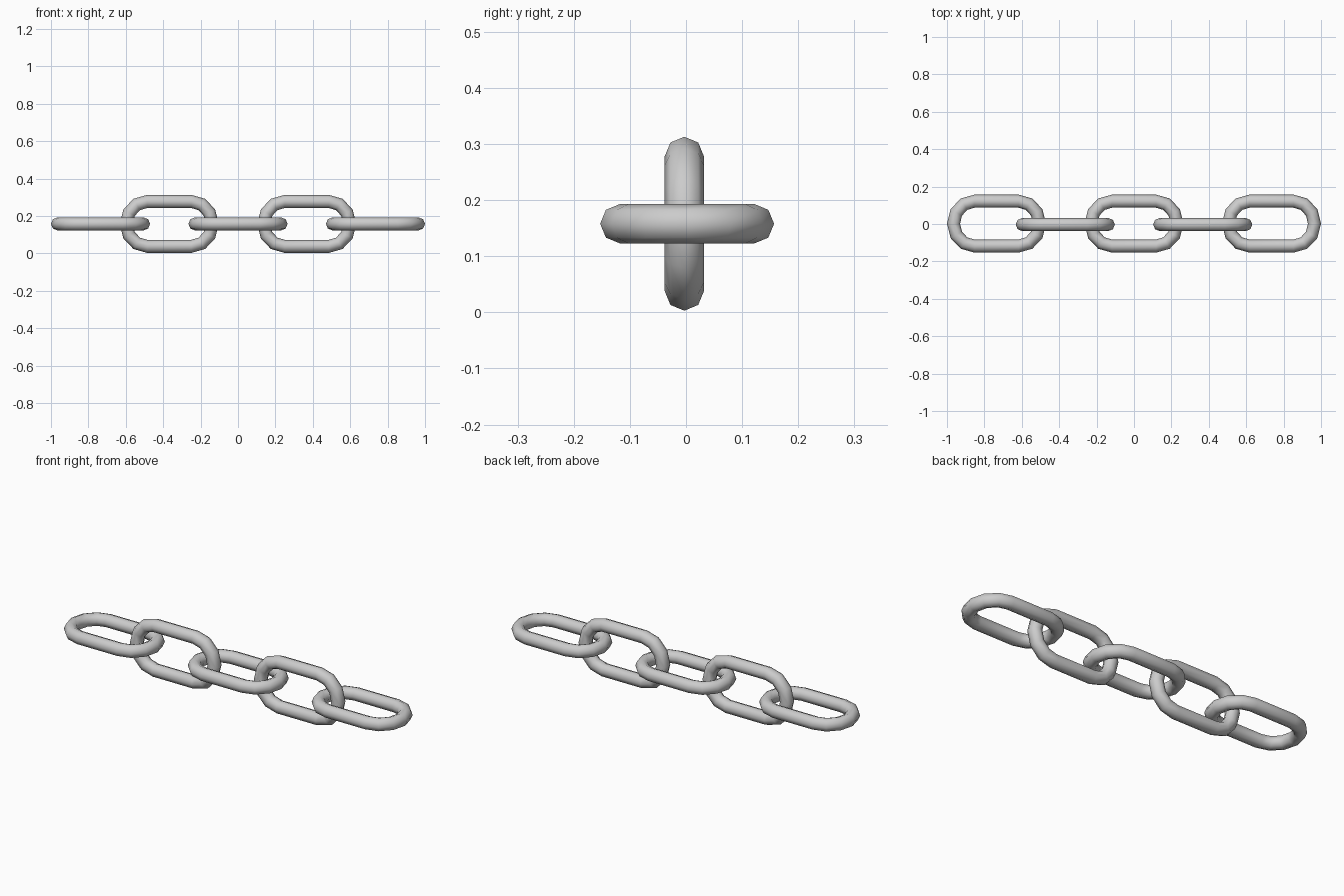
import bpy
import bmesh
from math import sin, cos, pi, radians

if "Cube" in bpy.data.objects:
    bpy.data.objects.remove(bpy.data.objects["Cube"])

HALF_STRAIGHT = 0.118   # half length of the straight sides
END_X, END_Y = 0.112, 0.12   # centreline radii of the rounded ends
TUBE = 0.035
SIDES, ARC = 8, 6


def link_path():
    """Centreline points and outward normals of one oblong link."""
    pts = []
    for side, start in ((1, -pi / 2), (-1, pi / 2)):
        for i in range(ARC + 1):
            a = start + pi * i / ARC
            pts.append((side * HALF_STRAIGHT + END_X * cos(a),
                        END_Y * sin(a), cos(a), sin(a)))
    return pts


def make_link(name, x, upright):
    bm = bmesh.new()
    rings = []
    for px, py, nx, ny in link_path():
        ring = []
        for j in range(SIDES):
            b = 2 * pi * j / SIDES
            r = TUBE * cos(b)
            ring.append(bm.verts.new((px + nx * r, py + ny * r, TUBE * sin(b))))
        rings.append(ring)
    for i, ring in enumerate(rings):
        nxt = rings[(i + 1) % len(rings)]
        for j in range(SIDES):
            k = (j + 1) % SIDES
            bm.faces.new((ring[j], nxt[j], nxt[k], ring[k]))
    bmesh.ops.recalc_face_normals(bm, faces=bm.faces)
    for f in bm.faces:
        f.smooth = True
    mesh = bpy.data.meshes.new(name)
    bm.to_mesh(mesh)
    bm.free()
    ob = bpy.data.objects.new(name, mesh)
    ob.location = (x, -0.003 if upright else 0.002, 0.158)
    if upright:
        ob.rotation_euler.x = radians(90)
    bpy.context.collection.objects.link(ob)


# Five links, alternately flat and upright
for n in range(5):
    make_link(f"chain_link_{n + 1}", (n - 2) * 0.3675, n % 2 == 1)
